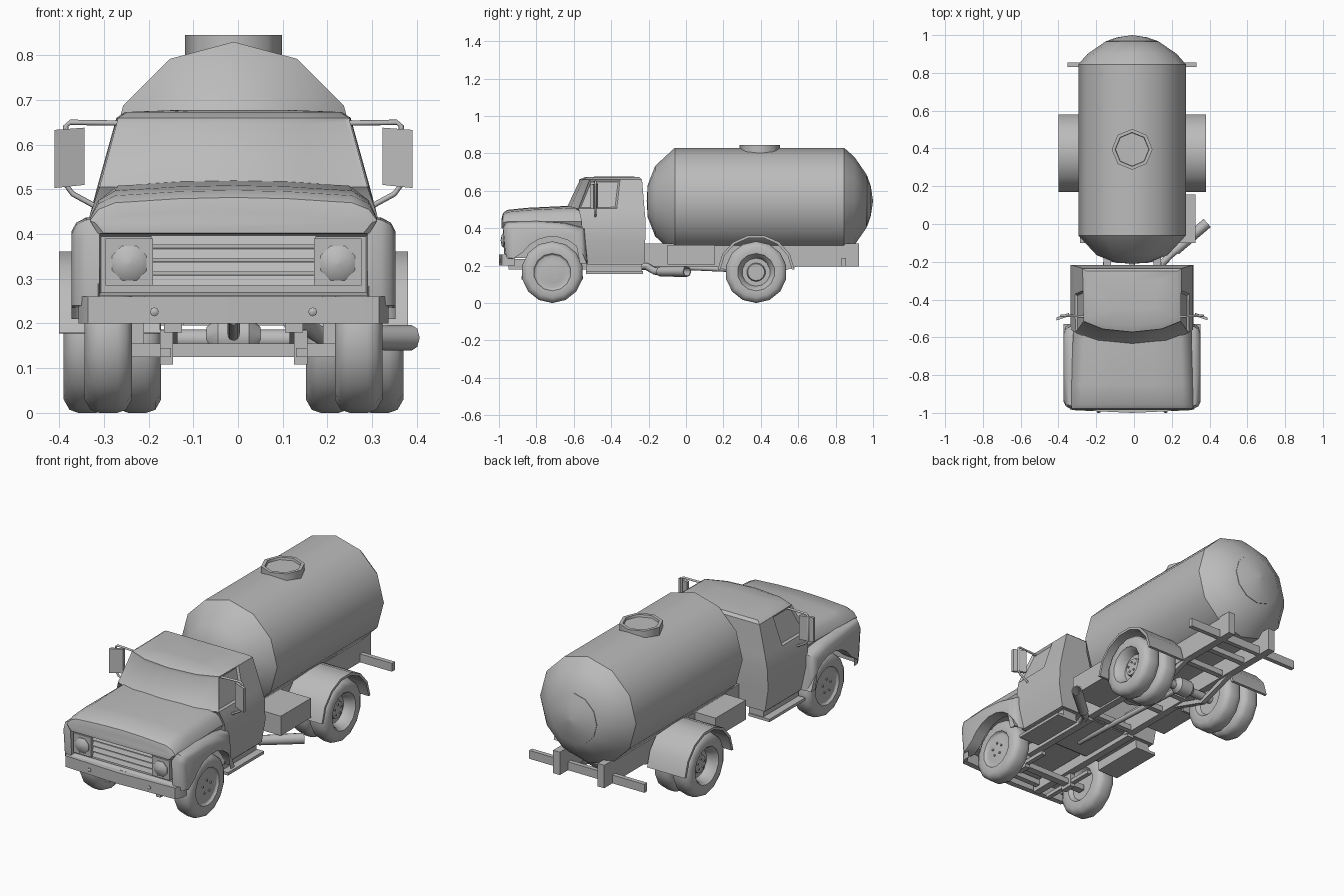
import bpy, bmesh, math
from mathutils import Vector

if "Cube" in bpy.data.objects:
    bpy.data.objects.remove(bpy.data.objects["Cube"])

CX = -0.01  # centre line of the truck
grey = bpy.data.materials.new("grey paint")
grey.diffuse_color = (0.5, 0.5, 0.5, 1)
grey.use_nodes = True
grey.node_tree.nodes["Principled BSDF"].inputs["Base Color"].default_value = grey.diffuse_color


def finish(name, bm, angle=40):
    bmesh.ops.remove_doubles(bm, verts=bm.verts, dist=1e-5)
    bmesh.ops.recalc_face_normals(bm, faces=bm.faces)
    me = bpy.data.meshes.new(name)
    bm.to_mesh(me)
    bm.free()
    me.materials.append(grey)
    ob = bpy.data.objects.new(name, me)
    bpy.context.collection.objects.link(ob)
    ob.location.x = CX
    bpy.ops.object.select_all(action='DESELECT')
    ob.select_set(True)
    bpy.context.view_layer.objects.active = ob
    bpy.ops.object.shade_smooth_by_angle(angle=math.radians(angle))
    return ob


def loft_bm(rings):
    """Skin equal-length rings and cap both ends."""
    bm = bmesh.new()
    vs = [[bm.verts.new(p) for p in r] for r in rings]
    n = len(rings[0])
    for a, b in zip(vs, vs[1:]):
        for i in range(n):
            j = (i + 1) % n
            bm.faces.new((a[i], a[j], b[j], b[i]))
    bm.faces.new(vs[0])
    bm.faces.new(vs[-1])
    return bm


def loft(name, rings, angle=40):
    return finish(name, loft_bm(rings), angle)


def box(name, x0, x1, y0, y1, z0, z1):
    return loft(name, [[(x0, y0, z), (x1, y0, z), (x1, y1, z), (x0, y1, z)] for z in (z0, z1)])


def lathe(name, axis, centre, prof, n, turn=0, sign=1, angle=40):
    """Spin (along, radius) points about the x, y or z axis."""
    rings = []
    for d, r in prof:
        r = max(r, 0.0005)
        ring = []
        for i in range(n):
            t = 2 * math.pi * i / n + turn
            u, v = r * math.sin(t), r * math.cos(t)
            p = {'x': (d * sign, u, v), 'y': (u, d, v), 'z': (u, v, d)}[axis]
            ring.append(Vector(centre) + Vector(p))
        rings.append(ring)
    return loft(name, rings, angle)


def tube(name, pts, r, n=6):
    pts = [Vector(p) for p in pts]
    rings = []
    for i, p in enumerate(pts):
        d = (pts[min(i + 1, len(pts) - 1)] - pts[max(i - 1, 0)]).normalized()
        a = d.cross(Vector((0, 1, 0.01)) if abs(d.y) < 0.9 else Vector((0, 0, 1))).normalized()
        b = d.cross(a)
        rings.append([p + r * (a * math.cos(2 * math.pi * k / n) + b * math.sin(2 * math.pi * k / n)) for k in range(n)])
    return loft(name, rings, 65)


# Tank with domed ends, rear cap and filler hatch
R = 0.285
lathe("tank", 'y', (0, 0, 0.545),
      [(-0.21, 0), (-0.205, 0.3 * R), (-0.165, 0.66 * R), (-0.06, R), (0.845, R), (0.90, 0.83 * R), (0.965, 0.5 * R)], 12)
lathe("tank_rear_cap", 'y', (0, 0, 0.545), [(0.95, 0.137), (0.968, 0.137), (0.988, 0.08), (1.0, 0)], 12)
lathe("hatch", 'z', (0, 0.395, 0), [(0.79, 0.108), (0.845, 0.108), (0.845, 0.09), (0.832, 0.088), (0.832, 0)], 8, angle=50)

# Cab: rings stacked by height; window faces are inset
def cab_ring(z, fc, fs, wf, wr, yr):
    ys = fs + (yr - fs) * 0.58
    right = [(0, fc), (wf * 0.6, fc + (fs - fc) * 0.28), (wf, fs), (wf + (wr - wf) * 0.58, ys), (wr, yr)]
    left = [(-x, y) for x, y in right[:0:-1]]
    return [(x, y, z) for x, y in right + [(0, yr)] + left]

bm = loft_bm([cab_ring(0.21, -0.54, -0.54, 0.305, 0.305, -0.22),
              cab_ring(0.33, -0.55, -0.55, 0.325, 0.325, -0.218),
              cab_ring(0.44, -0.56, -0.56, 0.322, 0.322, -0.216),
              cab_ring(0.505, -0.645, -0.575, 0.30, 0.305, -0.222),
              cab_ring(0.66, -0.572, -0.515, 0.258, 0.262, -0.235),
              cab_ring(0.673, -0.54, -0.49, 0.238, 0.242, -0.25),
              cab_ring(0.677, -0.45, -0.44, 0.12, 0.14, -0.3)])
bmesh.ops.recalc_face_normals(bm, faces=bm.faces)
glass = [f for f in bm.faces if 0.55 < f.calc_center_median().z < 0.62]
shield = [f for f in glass if f.calc_center_median().y < -0.52]
sides = [f for f in glass if -0.5 < f.calc_center_median().y < -0.4]
bmesh.ops.inset_region(bm, faces=shield, thickness=0.012, depth=-0.005)
bmesh.ops.inset_region(bm, faces=sides, thickness=0.014, depth=-0.01)
finish("cab", bm, 35)

# Hood with rounded shoulders
def hood_ring(y, w, z0, z1, z2, zc):
    half = [(w * 0.97, z0), (w * 1.03, z1), (w * 0.97, z2), (w * 0.85, zc - 0.012), (w * 0.4, zc - 0.003)]
    return [(x, y, z) for x, z in half] + [(0, y, zc)] + [(-x, y, z) for x, z in half[::-1]]

loft("hood", [hood_ring(-0.986, 0.30, 0.402, 0.425, 0.44, 0.452),
              hood_ring(-0.978, 0.312, 0.40, 0.43, 0.455, 0.482),
              hood_ring(-0.955, 0.312, 0.40, 0.435, 0.468, 0.498),
              hood_ring(-0.85, 0.312, 0.40, 0.435, 0.475, 0.509),
              hood_ring(-0.62, 0.305, 0.40, 0.435, 0.48, 0.52),
              hood_ring(-0.54, 0.305, 0.40, 0.435, 0.48, 0.52)])
box("engine_bay", -0.2, 0.2, -0.93, -0.5, 0.24, 0.42)

# Grille panel with recessed centre and slats
bm = loft_bm([[(x * 0.303, y, z) for x, z in ((-1, 0.262), (1, 0.262), (1, 0.402), (-1, 0.402))] for y in (-0.972, -0.9)])
bmesh.ops.recalc_face_normals(bm, faces=bm.faces)
face = [f for f in bm.faces if f.calc_center_median().y < -0.96]
bmesh.ops.inset_region(bm, faces=face, thickness=0.01, depth=-0.022)
finish("grille_panel", bm)
for z in (0.285, 0.315, 0.345, 0.375):
    loft("grille_slat", [[(x, -0.964, z), (x, -0.94, z), (x, -0.94, z + 0.026), (x, -0.955, z + 0.022)] for x in (-0.185, 0.185)])

# Front bumper, swept back at the ends
xs = (-0.347, -0.325, 0, 0.325, 0.347)
ys = (-0.945, -0.985, -1.0, -0.985, -0.945)
outline = list(zip(xs, ys)) + [(x, y + 0.03) for x, y in list(zip(xs, ys))[::-1]]
loft("front_bumper", [[(x, y, z) for x, y in outline] for z in (0.2, 0.26)])

# Front fender outline: outer edge, then wheel arch
outer = [(-0.925, 0.235), (-0.967, 0.24), (-0.98, 0.40), (-0.965, 0.435), (-0.80, 0.44), (-0.65, 0.43), (-0.54, 0.40), (-0.525, 0.21)]
arch = [(-0.715 + 0.19 * math.cos(a), 0.165 + 0.19 * math.sin(a))
        for a in [math.radians(14 + 16.5 * k) for k in range(9)]]

def shrink(p, s):
    if p == outer[0]:
        return p
    return (p[0] + s * (0.9 if p[0] < -0.75 else -1), p[1] - (s * 0.8 if p[1] > 0.3 else 0))

def wheel(name, s, x, y, prof):
    lathe(name, 'x', (s * x, y, 0.165), prof, 14, sign=s, angle=45)

tyre = [(-0.03, 0), (-0.03, 0.08), (-0.05, 0.095), (-0.053, 0.135), (-0.04, 0.158), (-0.02, 0.165),
        (0.02, 0.165), (0.04, 0.158), (0.053, 0.135), (0.05, 0.1), (0.04, 0.094)]
flat_disc = tyre + [(0.038, 0.087), (0.043, 0.06), (0.043, 0)]
deep_disc = tyre + [(0.035, 0.088), (-0.005, 0.075), (-0.005, 0.05), (0.012, 0.045), (0.012, 0)]

for s in (1, -1):
    # Front fenders and headlights
    loft("front_fender", [[(s * x, *shrink(p, d)) for p in outer] + [(s * x, *p) for p in arch]
                          for x, d in ((0.3, 0), (0.33, 0.004), (0.352, 0.018), (0.362, 0.042))], 50)
    box("headlight_panel", s * 0.18, s * 0.286, -0.974, -0.94, 0.285, 0.39)
    lathe("headlight", 'y', (s * 0.233, 0, 0.335), [(-0.96, 0.042), (-0.977, 0.042), (-0.986, 0.03), (-0.991, 0)], 8,
          turn=math.pi / 8, angle=50)
    lathe("bumper_bolt", 'y', (s * 0.177, 0, 0.226), [(-0.98, 0.01), (-0.996, 0.01), (-1.0, 0.004)], 8)

    # Wheels, double at the rear, with wheel nuts
    wheel("front_wheel", s, 0.28, -0.715, flat_disc)
    wheel("rear_outer_wheel", s, 0.327, 0.375, deep_disc)
    wheel("rear_inner_wheel", s, 0.215, 0.375, deep_disc)
    for k in range(5):
        a = 2 * math.pi * k / 5
        for y, x, r in ((-0.715, 0.32, 0.035), (0.375, 0.335, 0.027)):
            lathe("wheel_nut", 'x', (s * x, y + r * math.sin(a), 0.165 + r * math.cos(a)),
                  [(0, 0.006), (0.009, 0.006)], 6, sign=s)

    # Rear mudguards
    arc = [math.radians(4 + 172 * k / 7) for k in range(8)]
    guard = [(0.375 + r * math.cos(a), 0.165 + (r - 0.005) * math.sin(a))
             for r, ang in ((0.206, arc), (0.192, arc[::-1])) for a in ang]
    loft("rear_mudguard", [[(s * x, y, z) for y, z in guard] for x in (0.165, 0.39)])

    # Chassis rails, springs, boxes and steps
    box("rear_rail", s * 0.112, s * 0.152, -0.225, 0.925, 0.195, 0.318)
    box("front_rail", s * 0.115, s * 0.155, -0.95, -0.2, 0.18, 0.235)
    box("front_spring", s * 0.14, s * 0.165, -0.88, -0.55, 0.125, 0.145)
    box("spring_pad", s * 0.135, s * 0.165, -0.75, -0.68, 0.108, 0.185)
    for y0, z0, y1, z1 in ((0.14, 0.2, 0.375, 0.125), (0.375, 0.125, 0.61, 0.2)):
        loft("rear_spring", [[(s * x, y0, z0), (s * x, y1, z1), (s * x, y1, z1 + 0.025), (s * x, y0, z0 + 0.025)]
                             for x in (0.125, 0.15)])
    box("side_box", s * 0.15, s * (0.335 if s > 0 else 0.275), -0.1, 0.155, 0.205, 0.31)
    box("step_riser", s * 0.2, s * 0.285, -0.535, -0.235, 0.165, 0.22)
    box("step_board", s * 0.2, s * 0.325, -0.535, -0.23, 0.155, 0.17)

    # Door mirrors on tubular brackets
    loft("mirror", [[(s * 0.333, -0.470, z), (s * 0.40, -0.495, z + e), (s * 0.40, -0.51, z + e), (s * 0.333, -0.488, z)]
                    for z, e in ((0.51, -0.007), (0.638, -0.005))])
    tube("mirror_bracket", [(s * 0.25, -0.49, 0.648), (s * 0.365, -0.485, 0.65), (s * 0.375, -0.485, 0.642),
                            (s * 0.375, -0.485, 0.51), (s * 0.36, -0.485, 0.49), (s * 0.305, -0.485, 0.46)], 0.006)

# Underbody: floor, axles, drive shaft, cross members
box("cab_floor", -0.3, 0.3, -0.53, -0.23, 0.205, 0.225)
box("front_axle", -0.24, 0.24, -0.735, -0.695, 0.125, 0.155)
lathe("rear_axle", 'x', (0, 0.375, 0.165), [(-0.3, 0.022), (0.3, 0.022)], 10)
lathe("differential", 'x', (0, 0.375, 0.17), [(-0.06, 0.022), (-0.035, 0.045), (0.035, 0.045), (0.06, 0.022)], 10)
tube("drive_shaft", [(0, -0.45, 0.21), (0, 0.34, 0.175)], 0.014, 8)
for y in (-0.93, -0.2, 0.05, 0.22, 0.53, 0.70):
    box("cross_member", -0.125, 0.125, y, y + 0.03, 0.2, 0.23)
box("rear_bar", -0.342, 0.342, 0.832, 0.856, 0.195, 0.24)

# Side exhaust with open tip
tube("exhaust_pipe", [(0.13, -0.30, 0.2), (0.16, -0.21, 0.195), (0.2, -0.165, 0.17), (0.26, -0.115, 0.166)], 0.02, 8)
d = Vector((0.155, 0.135, 0)).normalized()
side = Vector((d.y, -d.x, 0))
loft("exhaust_tip", [[Vector((0.23, -0.14, 0.168)) + d * t + r * (side * math.cos(k * math.pi / 4) + Vector((0, 0, math.sin(k * math.pi / 4))))
                      for k in range(8)] for t, r in ((0, 0.026), (0.222, 0.029), (0.222, 0.023), (0.12, 0.021))], 50)
